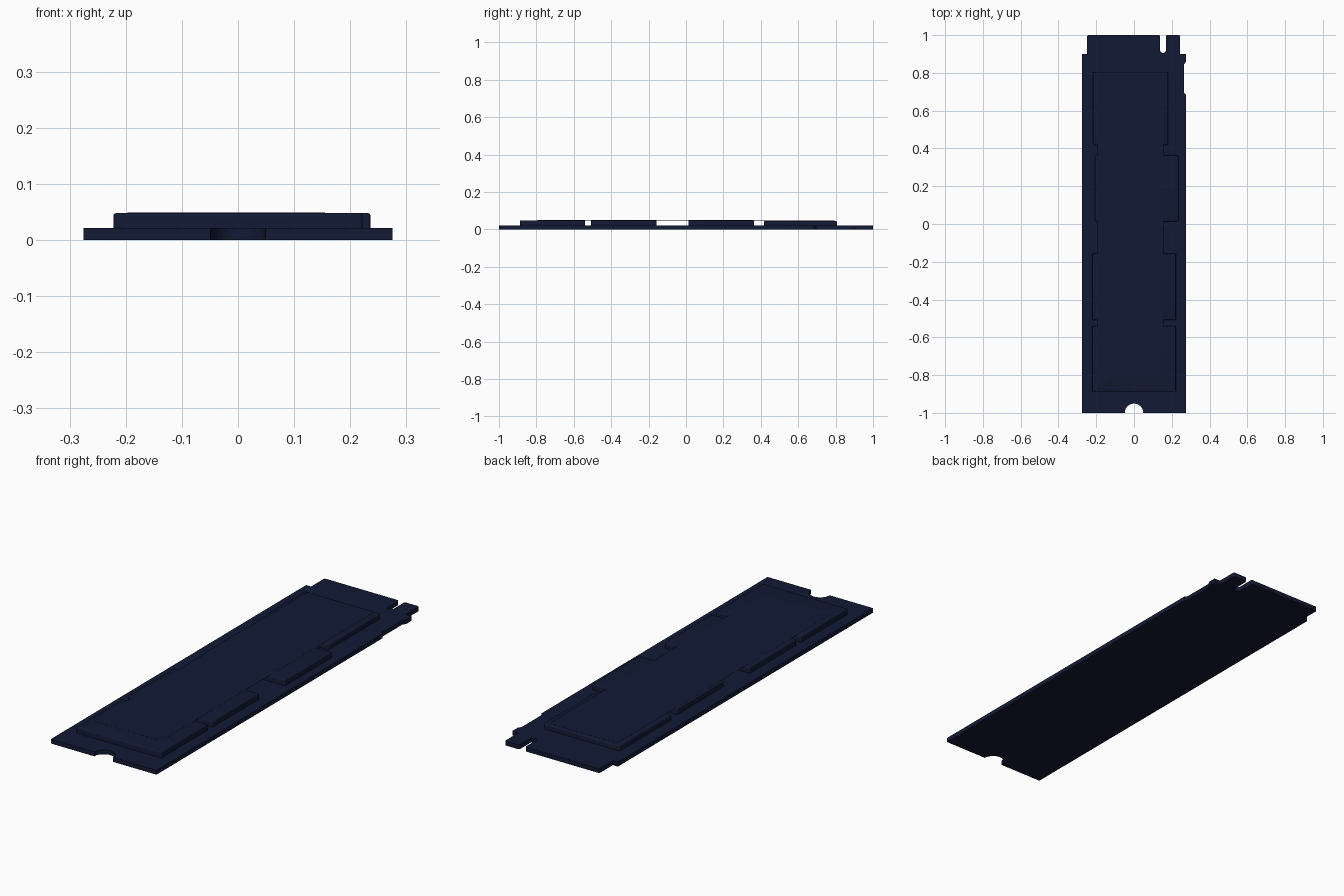
import bpy, bmesh
from math import sin, cos, pi, radians

if "Cube" in bpy.data.objects:
    bpy.data.objects.remove(bpy.data.objects["Cube"])


def material(name, rgb):
    m = bpy.data.materials.new(name)
    m.diffuse_color = (*rgb, 1)
    m.use_nodes = True
    m.node_tree.nodes["Principled BSDF"].inputs["Base Color"].default_value = m.diffuse_color
    return m


NAVY = material("dark_navy", (0.006, 0.010, 0.034))


def arc(cx, cy, r, a0, a1, n):
    return [(cx + r * cos(radians(a0 + (a1 - a0) * i / n)),
             cy + r * sin(radians(a0 + (a1 - a0) * i / n))) for i in range(n + 1)]


def plate(name, outline, z0, z1, bevel=0):
    """Extrude a counter-clockwise outline from z0 to z1; flat sheet if equal."""
    bm = bmesh.new()
    face = bm.faces.new([bm.verts.new((x, y, z0)) for x, y in outline])
    if z1 > z0:
        ext = bmesh.ops.extrude_face_region(bm, geom=[face])
        top = [v for v in ext["geom"] if isinstance(v, bmesh.types.BMVert)]
        bmesh.ops.translate(bm, verts=top, vec=(0, 0, z1 - z0))
        if bevel:
            rim = [e for e in bm.edges if all(v.co.z > z1 - 1e-5 for v in e.verts)]
            bmesh.ops.bevel(bm, geom=rim, offset=bevel, segments=3,
                            profile=0.5, affect='EDGES')
        bmesh.ops.recalc_face_normals(bm, faces=bm.faces)
    me = bpy.data.meshes.new(name)
    bm.to_mesh(me)
    bm.free()
    me.materials.append(NAVY)
    ob = bpy.data.objects.new(name, me)
    bpy.context.collection.objects.link(ob)
    bpy.context.view_layer.objects.active = ob
    ob.select_set(True)
    bpy.ops.object.shade_smooth_by_angle(angle=radians(35))
    ob.select_set(False)
    return ob


def rounded_rect(x0, x1, y0, y1, r, n=4):
    return (arc(x1 - r, y0 + r, r, -90, 0, n) + arc(x1 - r, y1 - r, r, 0, 90, n)
            + arc(x0 + r, y1 - r, r, 90, 180, n) + arc(x0 + r, y0 + r, r, 180, 270, n))


# circuit board: screw notch at the front, keyed connector tabs at the back
c = 0.008
board = ([(-0.275, -1)]
         + arc(0, -1, 0.049, 180, 0, 20)
         + [(0.275, -1), (0.275, 0.685), (0.265, 0.695), (0.265, 0.845),
            (0.275, 0.86)]
         + [(0.275, 0.90), (0.244, 0.90)]
         + arc(0.244 - c, 1 - c, c, 0, 90, 4)
         + arc(0.169 + c, 1 - c, c, 90, 180, 4)
         + arc(0.1535, 0.9205, 0.0155, 0, -180, 10)
         + arc(0.138 - c, 1 - c, c, 0, 90, 4)
         + arc(-0.249 + c, 1 - c, c, 90, 180, 4)
         + [(-0.249, 0.90), (-0.275, 0.90)])
plate("circuit_board", board, 0, 0.021)

# controller and memory chips
chips = {
    "controller_chip": (-0.217, 0.180, 0.418, 0.806, 0.045),
    "cache_chip": (-0.207, 0.236, 0.013, 0.363, 0.048),
    "memory_chip_rear": (-0.222, 0.222, -0.508, -0.157, 0.048),
    "memory_chip_front": (-0.222, 0.222, -0.888, -0.540, 0.048),
}
for name, (x0, x1, y0, y1, top) in chips.items():
    plate(name, rounded_rect(x0, x1, y0, y1, 0.006), 0.020, top, 0.005)

# thin cover sheet spanning all chips
plate("cover_sheet", rounded_rect(-0.197, 0.155, -0.795, 0.795, 0.01), 0.0484, 0.0488)
